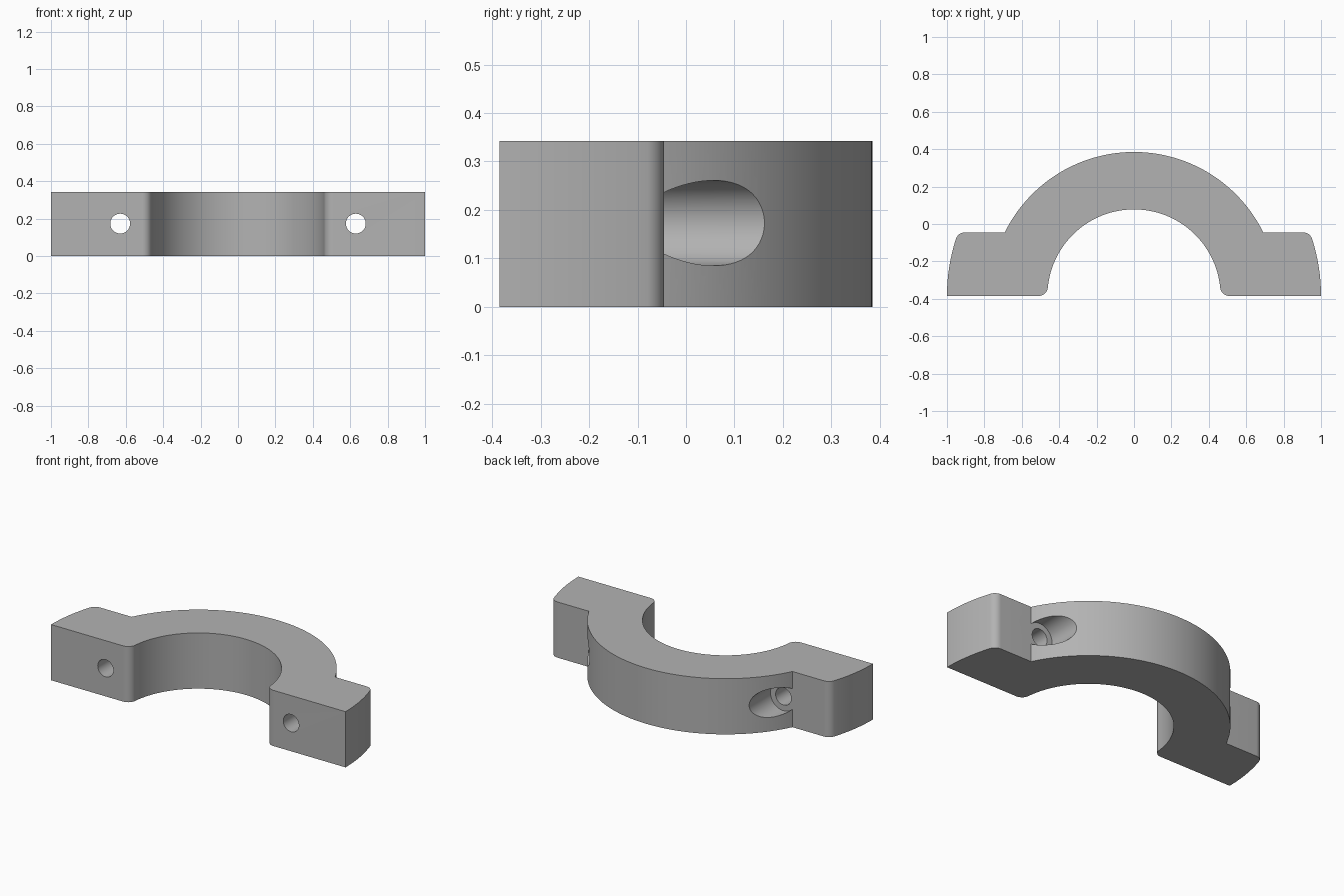
import bpy, bmesh
from math import sin, cos, pi, radians, degrees, atan2, sqrt, asin

cube = bpy.data.objects.get("Cube")
if cube:
    bpy.data.objects.remove(cube)

HEIGHT = 0.342
FRONT = -0.385          # split plane, also the centre of all arcs
LEDGE = -0.045          # back face of the bolt ears
R_OUT, R_IN, R_EAR, FILLET = 0.77, 0.463, 1.0, 0.05
BOLT_X, BOLT_Z = 0.63, 0.173


def arc(cx, cy, r, a0, a1, n):
    angles = [radians(a0 + (a1 - a0) * i / n) for i in range(n + 1)]
    return [(cx + r * cos(a), cy + r * sin(a)) for a in angles]


def cylinder(name, x, r, y0, y1):
    """Helper cutter along y."""
    bpy.ops.mesh.primitive_cylinder_add(
        vertices=64, radius=r, depth=y1 - y0,
        location=(x, (y0 + y1) / 2, BOLT_Z), rotation=(pi / 2, 0, 0))
    ob = bpy.context.object
    ob.name = name
    ob.hide_render = True
    return ob


# Material
metal = bpy.data.materials.new("plain grey")
metal.use_nodes = True
grey = (0.45, 0.45, 0.45, 1)
metal.diffuse_color = grey
metal.node_tree.nodes["Principled BSDF"].inputs["Base Color"].default_value = grey

# Half outline: outer arch, ear corner, ear side, inner corner, bore
rise = LEDGE - FRONT
ear_y = rise - FILLET
ear_x = sqrt((R_EAR - FILLET) ** 2 - ear_y ** 2)
ear_angle = degrees(atan2(ear_y, ear_x))
lip_angle = degrees(asin(FILLET / (R_IN + FILLET)))
lip_x = sqrt((R_IN + FILLET) ** 2 - FILLET ** 2)
half = arc(0, FRONT, R_OUT, 90, degrees(asin(rise / R_OUT)), 40)
half += arc(ear_x, FRONT + ear_y, FILLET, 90, ear_angle, 10)
half += arc(0, FRONT, R_EAR, ear_angle, 0, 12)[1:]
half += arc(lip_x, FRONT + FILLET, FILLET, 270, 180 + lip_angle, 12)
half += arc(0, FRONT, R_IN, lip_angle, 90, 48)[1:]
outline = half + [(-x, y) for x, y in half[-2:0:-1]]

# Clamp body extruded from the outline
bm = bmesh.new()
face = bm.faces.new([bm.verts.new((x, y, 0)) for x, y in outline])
top = bmesh.ops.extrude_face_region(bm, geom=[face])["geom"]
bmesh.ops.translate(bm, vec=(0, 0, HEIGHT),
                    verts=[v for v in top if isinstance(v, bmesh.types.BMVert)])
bmesh.ops.recalc_face_normals(bm, faces=bm.faces)
mesh = bpy.data.meshes.new("clamp_half")
bm.to_mesh(mesh)
bm.free()
mesh.materials.append(metal)
body = bpy.data.objects.new("clamp_half", mesh)
bpy.context.collection.objects.link(body)

# Bolt holes and screw head pockets on both sides
cutters = []
for side, label in ((1, "left"), (-1, "right")):
    cutters.append(cylinder(label + "_bolt_hole", side * BOLT_X, 0.053, -0.6, 0.4))
    cutters.append(cylinder(label + "_head_pocket", side * BOLT_X, 0.088, LEDGE, 0.5))
bpy.ops.object.select_all(action='DESELECT')
body.select_set(True)
bpy.context.view_layer.objects.active = body
for cutter in cutters:
    mod = body.modifiers.new(cutter.name, 'BOOLEAN')
    mod.operation = 'DIFFERENCE'
    mod.solver = 'EXACT'
    mod.object = cutter
    bpy.ops.object.modifier_apply(modifier=mod.name)
for cutter in cutters:
    bpy.data.objects.remove(cutter)

body.select_set(True)
bpy.ops.object.shade_smooth_by_angle(angle=radians(30))
